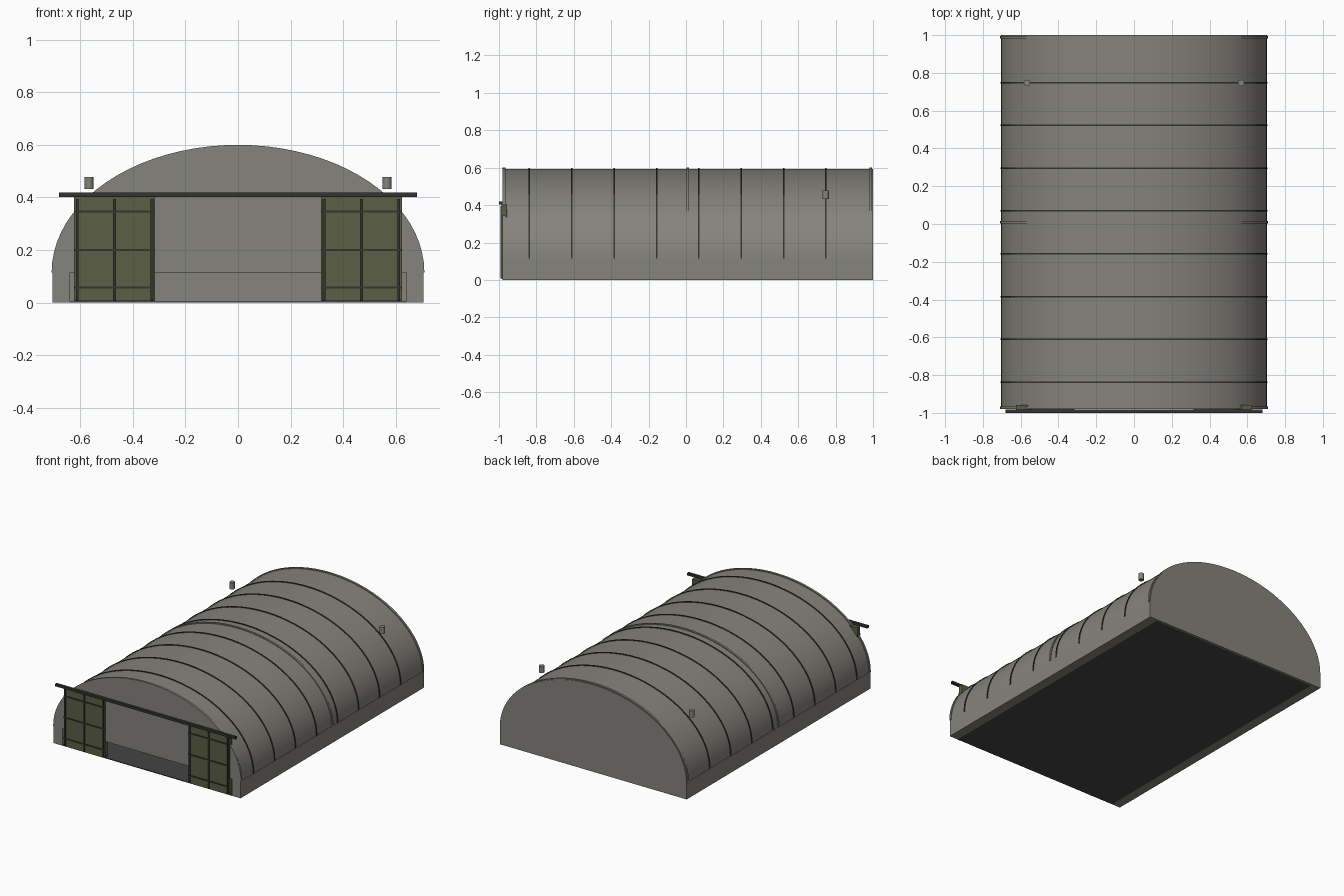
import bpy, bmesh, math

if "Cube" in bpy.data.objects:
    bpy.data.objects.remove(bpy.data.objects["Cube"])


def material(name, rgb):
    m = bpy.data.materials.new(name)
    m.diffuse_color = (*rgb, 1)
    m.use_nodes = True
    m.node_tree.nodes["Principled BSDF"].inputs["Base Color"].default_value = m.diffuse_color
    return m


GREY = material("weathered grey", (0.235, 0.228, 0.200))
OLIVE = material("olive door", (0.105, 0.112, 0.056))
DARK = material("dark steel", (0.034, 0.034, 0.032))
FLOOR = material("dark concrete", (0.058, 0.058, 0.058))

SPRING = 0.115      # height where the arch starts
SEGMENTS = 40


def finish(bm, name, mat, smooth=False):
    bmesh.ops.recalc_face_normals(bm, faces=bm.faces)
    me = bpy.data.meshes.new(name)
    bm.to_mesh(me)
    bm.free()
    ob = bpy.data.objects.new(name, me)
    bpy.context.collection.objects.link(ob)
    me.materials.append(mat)
    if smooth:
        bpy.ops.object.select_all(action='DESELECT')
        ob.select_set(True)
        bpy.context.view_layer.objects.active = ob
        bpy.ops.object.shade_smooth_by_angle(angle=math.radians(35))
    return ob


def box(name, mat, x, y, z):
    """Box from (min, max) ranges on each axis."""
    bm = bmesh.new()
    bmesh.ops.create_cube(bm, size=1)
    for v in bm.verts:
        v.co = [r[0] + (c + 0.5) * (r[1] - r[0]) for c, r in zip(v.co, (x, y, z))]
    return finish(bm, name, mat)


def arc(half_width, rise):
    """Half-ellipse points from right to left."""
    return [(half_width * math.cos(math.pi * i / SEGMENTS),
             SPRING + rise * math.sin(math.pi * i / SEGMENTS))
            for i in range(SEGMENTS + 1)]


def extrude_profile(name, mat, pts, y0, y1):
    bm = bmesh.new()
    face = bm.faces.new([bm.verts.new((x, y0, z)) for x, z in pts])
    ext = bmesh.ops.extrude_face_region(bm, geom=[face])
    for v in ext["geom"]:
        if isinstance(v, bmesh.types.BMVert):
            v.co.y = y1
    # keep both ends closed
    if not any(all(abs(v.co.y - y0) < 1e-6 for v in f.verts) for f in bm.faces):
        bm.verts.ensure_lookup_table()
        bm.faces.new([v for v in bm.verts if abs(v.co.y - y0) < 1e-6])
    return finish(bm, name, mat, smooth=True)


def rib(name, mat, y, width, proud):
    pts = arc(0.703 + proud, 0.479 + proud) + arc(0.69, 0.466)[::-1]
    return extrude_profile(name, mat, pts, y - width / 2, y + width / 2)


# Vaulted roof with closed gables
extrude_profile("vaulted_roof", GREY, arc(0.703, 0.479), -0.98, 1.0)

# Raised grey arches at both ends and the middle
for i, y in enumerate((-0.973, 0.01, 0.988)):
    rib(f"main_arch_{i + 1}", GREY, y, 0.014, 0.006)

# Thin dark seams along the roof
for i in range(8):
    rib(f"roof_seam_{i + 1}", DARK, -0.837 + i * 0.2265, 0.008, 0.0045)

# Low walls, back wall base and floor slab
for side, s in (("left", -1), ("right", 1)):
    box(f"{side}_low_wall", GREY, sorted((s * 0.64, s * 0.705)), (-0.98, 1.0), (0, SPRING))
box("back_wall_base", GREY, (-0.64, 0.64), (0.985, 1.0), (0, SPRING))
box("floor_slab", FLOOR, (-0.64, 0.64), (-0.98, 0.985), (0, 0.005))

# Overhead door track
box("door_track", DARK, (-0.68, 0.68), (-1.0, -0.982), (0.402, 0.418))

for side, s in (("left", -1), ("right", 1)):
    # Sliding door leaf
    box(f"{side}_door", OLIVE, sorted((s * 0.315, s * 0.624)), (-0.986, -0.957), (0.006, 0.402))
    # Door framing bars
    for i, x in enumerate((0.327, 0.47, 0.612)):
        box(f"{side}_door_upright_{i + 1}", DARK, (s * x - 0.005, s * x + 0.005),
            (-0.992, -0.985), (0.008, 0.395))
    for i, z in enumerate((0.057, 0.2, 0.346)):
        box(f"{side}_door_rail_{i + 1}", DARK, sorted((s * 0.315, s * 0.624)),
            (-0.991, -0.985), (z - 0.004, z + 0.004))
    # Roof vent
    bm = bmesh.new()
    bmesh.ops.create_cone(bm, cap_ends=True, segments=16, radius1=0.017, radius2=0.017, depth=0.045)
    bmesh.ops.translate(bm, verts=bm.verts, vec=(s * 0.567, 0.747, 0.455))
    finish(bm, f"{side}_roof_vent", GREY, smooth=True)
